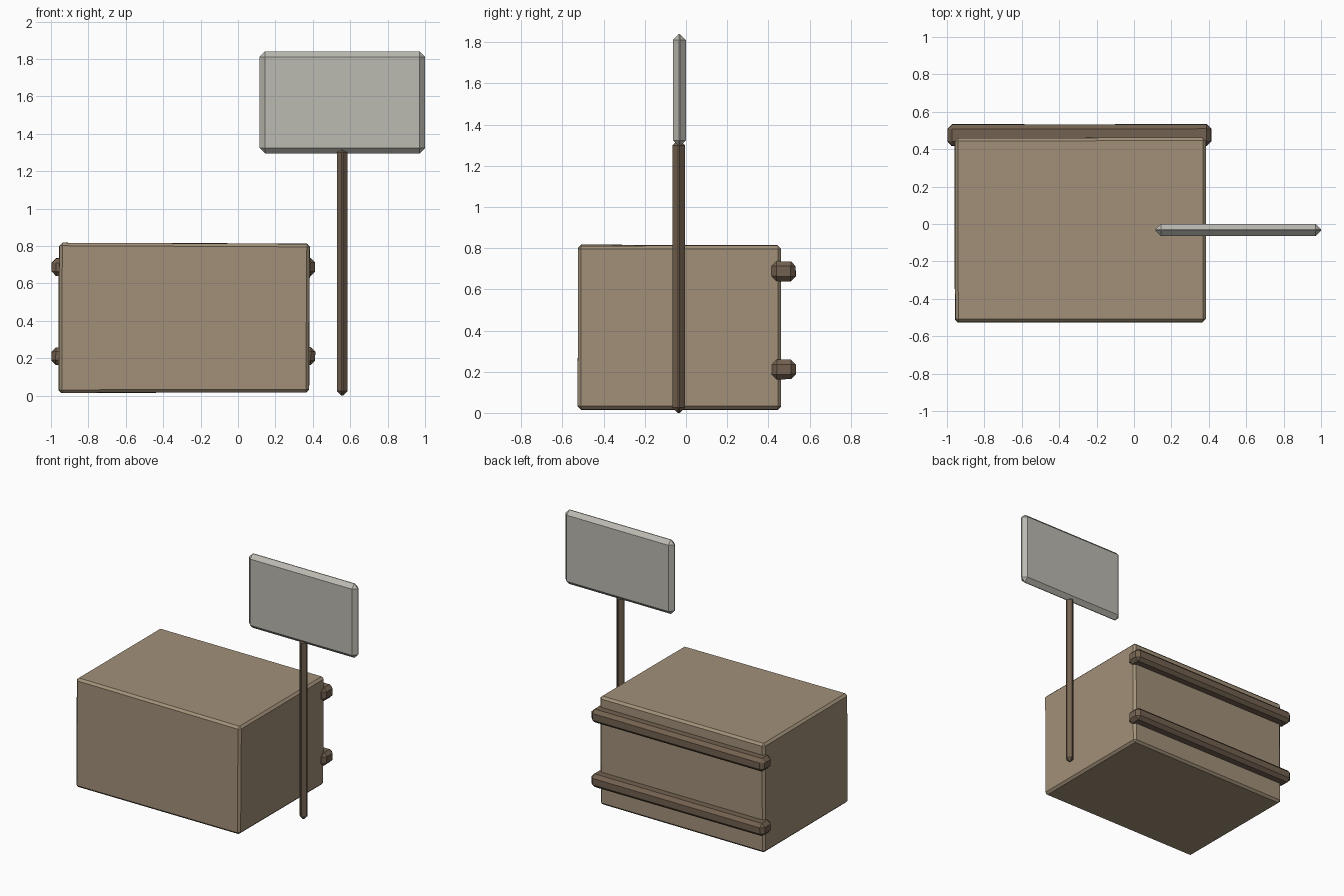
import bpy, bmesh, random
from mathutils import Vector

if "Cube" in bpy.data.objects:
    bpy.data.objects.remove(bpy.data.objects["Cube"])

random.seed(3)


def material(name, rgb):
    m = bpy.data.materials.new(name)
    m.diffuse_color = (*rgb, 1)
    m.use_nodes = True
    m.node_tree.nodes["Principled BSDF"].inputs["Base Color"].default_value = m.diffuse_color
    return m


TAN = material("cardboard_tan", (0.36, 0.28, 0.19))
BROWN = material("dark_wood", (0.17, 0.12, 0.08))
PALE = material("pale_board", (0.50, 0.49, 0.44))


def box(name, lo, hi, bevel, mat, jitter=0.0):
    """Chamfered box between two corners, optionally a little uneven."""
    lo, hi = Vector(lo), Vector(hi)
    size, mid = hi - lo, (lo + hi) / 2
    bm = bmesh.new()
    bmesh.ops.create_cube(bm, size=1)
    for v in bm.verts:
        v.co = Vector([c * s for c, s in zip(v.co, size)])
        # pull corners inward only, so the overall size is kept
        v.co -= Vector([(1 if c > 0 else -1) * random.uniform(0, jitter) for c in v.co])
    bmesh.ops.bevel(bm, geom=bm.edges[:], offset=bevel, segments=1,
                    affect='EDGES', clamp_overlap=True)
    me = bpy.data.meshes.new(name)
    bm.to_mesh(me)
    bm.free()
    me.materials.append(mat)
    ob = bpy.data.objects.new(name, me)
    ob.location = mid
    bpy.context.collection.objects.link(ob)
    return ob


# Large crate with slightly uneven corners
box("crate", (-0.96, -0.53, 0.012), (0.385, 0.468, 0.818), 0.016, TAN, 0.008)

# Two horizontal slats across the back
for label, z in (("lower", 0.212), ("upper", 0.687)):
    box(label + "_back_slat", (-1.0, 0.415, z - 0.05), (0.415, 0.535, z + 0.05),
        0.024, BROWN, 0.004)

# Sign board with edges bevelled to a ridge, on a thin post
box("sign_board", (0.115, -0.064, 1.295), (1.0, 0.0, 1.84), 0.029, PALE)
box("sign_post", (0.528, -0.065, 0.0), (0.586, -0.006, 1.325), 0.025, BROWN)
